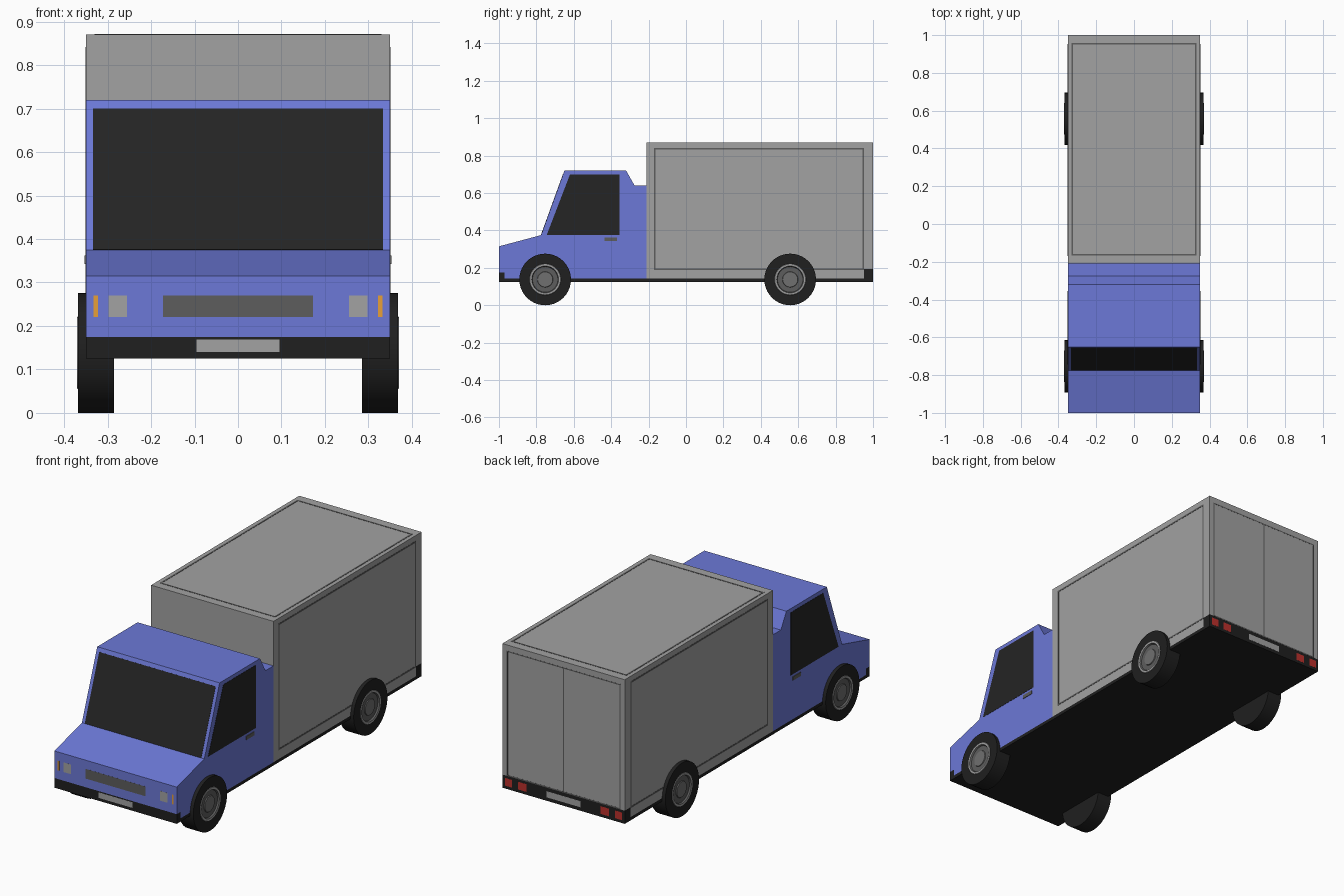
import bpy, bmesh, math
from mathutils import Vector, Matrix

if "Cube" in bpy.data.objects:
    bpy.data.objects.remove(bpy.data.objects["Cube"])


def mat(name, r, g, b):
    m = bpy.data.materials.new(name)
    m.diffuse_color = (r, g, b, 1)
    m.use_nodes = True
    m.node_tree.nodes["Principled BSDF"].inputs["Base Color"].default_value = m.diffuse_color
    return m


BLUE = mat("blue paint", 0.15, 0.19, 0.68)
BLACK = mat("black", 0.014, 0.014, 0.014)
GLASS = mat("dark glass", 0.018, 0.018, 0.018)
GREY = mat("box grey", 0.36, 0.36, 0.36)
DARK = mat("dark grey", 0.11, 0.11, 0.11)
MID = mat("mid grey", 0.16, 0.16, 0.16)
LIGHT = mat("light grey", 0.36, 0.36, 0.36)
RED = mat("red", 0.5, 0.03, 0.025)
ORANGE = mat("orange", 0.8, 0.35, 0.04)


def finish(name, bm, *mats):
    bmesh.ops.recalc_face_normals(bm, faces=bm.faces)
    me = bpy.data.meshes.new(name)
    bm.to_mesh(me)
    bm.free()
    for m in mats:
        me.materials.append(m)
    ob = bpy.data.objects.new(name, me)
    bpy.context.collection.objects.link(ob)
    return ob


def slab(bm, pts, offset):
    """Closed slab around a flat polygon, from -offset to +offset."""
    offset = Vector(offset)
    a = [bm.verts.new(Vector(p) - offset) for p in pts]
    b = [bm.verts.new(Vector(p) + offset) for p in pts]
    bm.faces.new(a[::-1])
    bm.faces.new(b)
    for i in range(len(pts)):
        j = (i + 1) % len(pts)
        bm.faces.new((a[i], a[j], b[j], b[i]))


def prism(name, profile, half, m):
    """Side profile (y, z) extruded across the width."""
    bm = bmesh.new()
    slab(bm, [(0, y, z) for y, z in profile], (half, 0, 0))
    return finish(name, bm, m)


def plates(name, polys, m, mirror=False, t=0.0012):
    """Thin plates lying in body surfaces, optionally mirrored in x."""
    bm = bmesh.new()
    for pts in polys:
        for s in ((1, -1) if mirror else (1,)):
            p = [Vector((s * x, y, z)) for x, y, z in pts]
            n = (p[1] - p[0]).cross(p[2] - p[0]).normalized()
            slab(bm, p, n * t)
    return finish(name, bm, m)


def rect(u0, u1, v0, v1, place):
    return [place(*c) for c in ((u0, v0), (u1, v0), (u1, v1), (u0, v1))]


def frame(u0, u1, v0, v1, place, w=0.008):
    return [rect(u0, u1, v0, v0 + w, place), rect(u0, u1, v1 - w, v1, place),
            rect(u0, u0 + w, v0 + w, v1 - w, place), rect(u1 - w, u1, v0 + w, v1 - w, place)]


def front(x, z):
    return (x, -0.999, z)


def rear(x, z):
    return (x, 0.999, z)


def side(y, z):
    return (0.35, y, z)


def roof(x, y):
    return (x, y, 0.87)


W = 0.35
# Cab, cargo box, floor and bumpers
prism("cab", [(-0.97, 0.142), (-0.97, 0.175), (-1, 0.175), (-1, 0.315), (-0.775, 0.375),
              (-0.65, 0.72), (-0.32, 0.72), (-0.275, 0.64), (-0.21, 0.64), (-0.21, 0.142)], W, BLUE)
prism("cargo_box", [(-0.21, 0.142), (0.952, 0.142), (0.952, 0.193), (1, 0.193),
                    (1, 0.87), (-0.21, 0.87)], W, GREY)
prism("chassis_floor", [(-0.97, 0.125), (0.952, 0.125), (0.952, 0.142), (-0.97, 0.142)], W, BLACK)
prism("front_bumper", [(-1, 0.125), (-0.97, 0.125), (-0.97, 0.175), (-1, 0.175)], W, BLACK)
prism("rear_bumper", [(0.952, 0.125), (1, 0.125), (1, 0.193), (0.952, 0.193)], W, BLACK)

# Windows and door handles
plates("windshield", [[(-0.333, -0.775, 0.375), (0.333, -0.775, 0.375),
                       (0.333, -0.657, 0.70), (-0.333, -0.657, 0.70)]], GLASS)
plates("side_windows", [[side(-0.745, 0.375), side(-0.355, 0.375),
                         side(-0.355, 0.70), side(-0.62, 0.70)]], GLASS, True)
plates("door_handles", [rect(-0.435, -0.37, 0.343, 0.362, side)], DARK, True, 0.003)

# Front details
plates("grille", [rect(-0.172, 0.172, 0.22, 0.27, front)], DARK, t=0.0015)
plates("headlights", [rect(0.255, 0.298, 0.22, 0.27, front)], LIGHT, True, 0.0015)
plates("turn_signals", [rect(0.322, 0.332, 0.22, 0.27, front)], ORANGE, True, 0.0015)
plates("front_plate", [rect(-0.096, 0.096, 0.14, 0.169, front)], LIGHT, t=0.0015)

# Rear details
plates("rear_plate", [rect(-0.096, 0.096, 0.143, 0.175, rear)], LIGHT, t=0.0015)
plates("tail_lights", [rect(0.295, 0.335, 0.14, 0.18, rear),
                       rect(0.212, 0.26, 0.14, 0.18, rear)], RED, True, 0.0015)
plates("rear_door_seams", frame(-0.325, 0.325, 0.193, 0.84, rear, 0.006)
       + [rect(-0.003, 0.003, 0.199, 0.834, rear)], DARK, t=0.0015)

# Panel lines on the cargo box
plates("side_panel_lines", frame(-0.17, 0.953, 0.188, 0.842, side), DARK, True)
plates("roof_panel_lines", frame(-0.33, 0.33, -0.168, 0.957, roof), DARK)

# Wheels: lathed profile of (x, radius), one material per ring
RINGS = [(0.285, 0.0), (0.285, 0.138), (0.368, 0.138), (0.368, 0.084), (0.370, 0.082),
         (0.370, 0.072), (0.362, 0.068), (0.362, 0.042), (0.366, 0.040), (0.366, 0.0)]
RING_MATS = [0, 0, 0, 2, 2, 1, 1, 3, 3]


def wheel(name, sx, cy, n=40):
    bm = bmesh.new()
    loops = []
    for x, r in RINGS:
        if r == 0:
            loops.append([bm.verts.new((sx * x, cy, 0.138))] * n)
        else:
            loops.append([bm.verts.new((sx * x, cy + r * math.cos(2 * math.pi * i / n),
                                        0.138 + r * math.sin(2 * math.pi * i / n))) for i in range(n)])
    for a, b, mi in zip(loops, loops[1:], RING_MATS):
        for i in range(n):
            j = (i + 1) % n
            vs = list(dict.fromkeys((a[i], a[j], b[j], b[i])))
            bm.faces.new(vs).material_index = mi
    ob = finish(name, bm, BLACK, DARK, LIGHT, MID)
    bpy.ops.object.select_all(action='DESELECT')
    ob.select_set(True)
    bpy.context.view_layer.objects.active = ob
    bpy.ops.object.shade_smooth_by_angle(angle=math.radians(30))


for label, sx in (("right", 1), ("left", -1)):
    wheel("front_wheel_" + label, sx, -0.753)
    wheel("rear_wheel_" + label, sx, 0.557)
